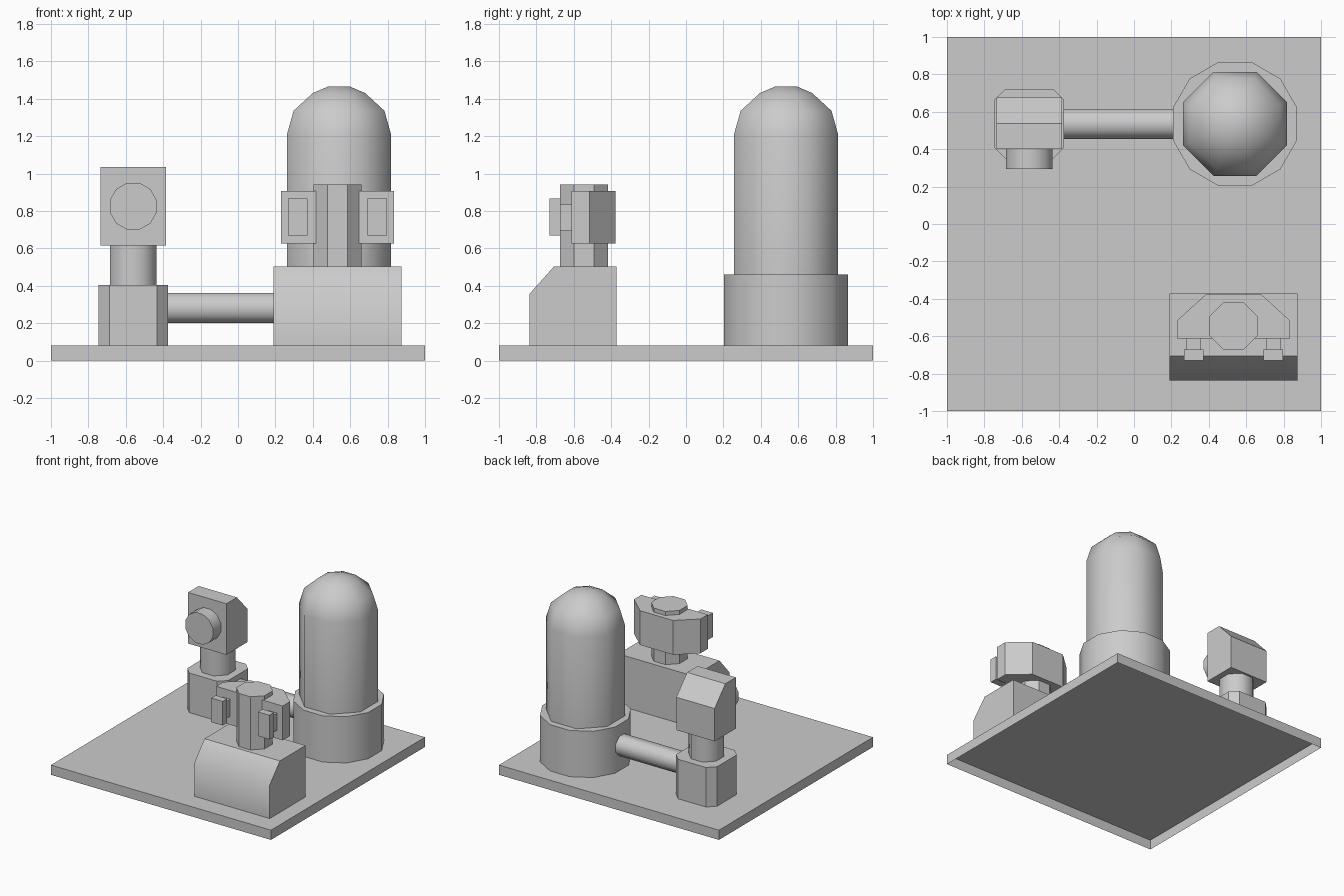
import bpy, bmesh, math

if "Cube" in bpy.data.objects:
    bpy.data.objects.remove(bpy.data.objects["Cube"])


def loft(name, rings, smooth=None):
    """Skin a stack of equal-length point rings and cap both ends."""
    bm = bmesh.new()
    loops = [[bm.verts.new(p) for p in ring] for ring in rings]
    n = len(loops[0])
    for low, high in zip(loops, loops[1:]):
        for i in range(n):
            j = (i + 1) % n
            bm.faces.new((low[i], low[j], high[j], high[i]))
    bm.faces.new(loops[0][::-1])
    bm.faces.new(loops[-1])
    bmesh.ops.recalc_face_normals(bm, faces=bm.faces)
    mesh = bpy.data.meshes.new(name)
    bm.to_mesh(mesh)
    bm.free()
    obj = bpy.data.objects.new(name, mesh)
    bpy.context.collection.objects.link(obj)
    if smooth:
        bpy.ops.object.select_all(action='DESELECT')
        obj.select_set(True)
        bpy.context.view_layer.objects.active = obj
        bpy.ops.object.shade_smooth_by_angle(angle=math.radians(smooth))
    return obj


def place(u, v, t, axis):
    return {'x': (t, u, v), 'y': (u, t, v), 'z': (u, v, t)}[axis]


def prism(name, profile, start, end, axis='z', smooth=None):
    return loft(name, [[place(u, v, t, axis) for u, v in profile] for t in (start, end)], smooth)


def ngon(sides, apothem, cu, cv):
    """Regular polygon with flats facing the axes, sized across the flats."""
    r = apothem / math.cos(math.pi / sides)
    angles = [(i + 0.5) * math.tau / sides for i in range(sides)]
    return [(cu + r * math.cos(a), cv + r * math.sin(a)) for a in angles]


def rect(u0, u1, v0, v1):
    return [(u0, v0), (u1, v0), (u1, v1), (u0, v1)]


# Base plate, open underneath
plate = prism("base_plate", rect(-1, 1, -1, 1), 0, 0.08)
bm = bmesh.new()
bm.from_mesh(plate.data)
bottom = [f for f in bm.faces if f.normal.z < -0.9]
bmesh.ops.delete(bm, geom=bottom, context='FACES_ONLY')
bm.to_mesh(plate.data)
bm.free()

# Domed tank in its round footing
TX, TY = 0.54, 0.535
prism("tank_footing", ngon(12, 0.331, TX, TY), 0.08, 0.46, smooth=50)
dome = [(0.278, 0.46), (0.278, 1.21), (0.243, 1.335), (0.14, 1.43), (0.058, 1.465)]
loft("domed_tank", [[(x, y, z) for x, y in ngon(8, r, TX, TY)] for r, z in dome], smooth=50)

# Pipe from tank to pedestal
prism("connecting_pipe", ngon(8, 0.08, TY, 0.28), -0.40, 0.24, 'x', smooth=50)

# Pedestal with chamfered corners, neck, sensor head and lens
PX, H, C = -0.56, 0.187, 0.06
corners = [(H, -H + C), (H, H - C), (H - C, H), (-H + C, H),
           (-H, H - C), (-H, -H + C), (-H + C, -H), (H - C, -H)]
prism("pedestal", [(PX + u, TY + v) for u, v in corners], 0.08, 0.405)
prism("neck", ngon(8, 0.125, PX, TY), 0.405, 0.615, smooth=50)
head = [(0.40, 0.615), (0.677, 0.615), (0.677, 0.885), (0.537, 1.035), (0.40, 1.035)]
prism("sensor_head", head, PX - 0.174, PX + 0.174, 'x')
prism("lens", ngon(12, 0.125, PX, 0.825), 0.295, 0.40, 'y', smooth=50)

# Console block with sloped front edge
CX = 0.532
block = [(-0.838, 0.08), (-0.372, 0.08), (-0.372, 0.503), (-0.706, 0.503), (-0.838, 0.355)]
prism("console_block", block, 0.19, 0.875, 'x', smooth=45)

# Console post with wraparound collar
prism("console_post", ngon(8, 0.128, CX, -0.545), 0.503, 0.94)
half = [(0.302, -0.611), (0.302, -0.516), (0.15, -0.378)]
collar = half + [(-u, v) for u, v in reversed(half)]
prism("console_collar", [(CX + u, v) for u, v in collar], 0.625, 0.907)

# Pair of buttons on the collar
for side, word in ((-1, "left"), (1, "right")):
    bx = CX + side * 0.213
    prism(word + "_button_stem", rect(bx - 0.037, bx + 0.037, 0.695, 0.835), -0.672, -0.611, 'y')
    prism(word + "_button", rect(bx - 0.052, bx + 0.052, 0.668, 0.866), -0.729, -0.67, 'y')
